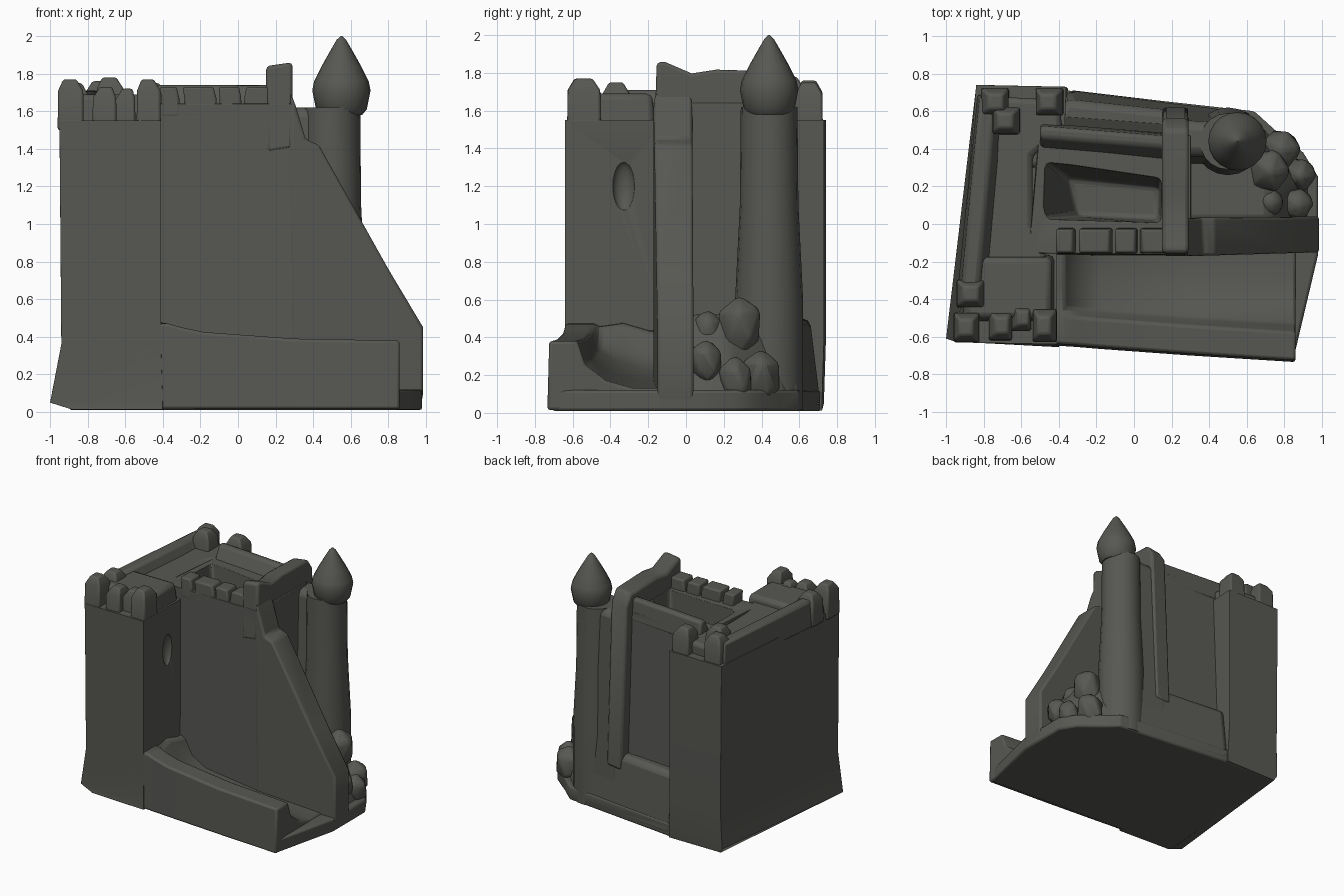
import bpy, bmesh, math, random
from mathutils import Vector

random.seed(4)
if "Cube" in bpy.data.objects:
    bpy.data.objects.remove(bpy.data.objects["Cube"])

stone = bpy.data.materials.new("dark_stone")
stone.use_nodes = True
COLOUR = (0.095, 0.095, 0.085, 1)
stone.diffuse_color = COLOUR
stone.node_tree.nodes["Principled BSDF"].inputs["Base Color"].default_value = COLOUR


def finish(name, bm, bevel=0.02, cutters=()):
    """Turn a bmesh into a stone part with cuts, soft edges and smooth shading."""
    bmesh.ops.remove_doubles(bm, verts=bm.verts, dist=1e-5)
    bmesh.ops.recalc_face_normals(bm, faces=bm.faces)
    mesh = bpy.data.meshes.new(name)
    bm.to_mesh(mesh)
    bm.free()
    ob = bpy.data.objects.new(name, mesh)
    bpy.context.collection.objects.link(ob)
    mesh.materials.append(stone)
    bpy.ops.object.select_all(action="DESELECT")
    ob.select_set(True)
    bpy.context.view_layer.objects.active = ob
    bpy.ops.object.shade_smooth_by_angle(angle=math.radians(40))
    for c in cutters:
        m = ob.modifiers.new("cut", "BOOLEAN")
        m.operation, m.object, m.solver = "DIFFERENCE", c, "EXACT"
    if bevel:
        m = ob.modifiers.new("soft_edges", "BEVEL")
        m.width, m.segments, m.limit_method = bevel, 2, "ANGLE"
        m.angle_limit = math.radians(35)
    return ob


def loft(name, rings, **kw):
    """Skin equal-length rings of points and cap both ends."""
    bm = bmesh.new()
    loops = [[bm.verts.new(p) for p in ring] for ring in rings]
    n = len(loops[0])
    for a, b in zip(loops, loops[1:]):
        for i in range(n):
            j = (i + 1) % n
            bm.faces.new((a[i], a[j], b[j], b[i]))
    bm.faces.new(loops[0])
    bm.faces.new(loops[-1])
    return finish(name, bm, **kw)


def column(name, foot, z0, z1, top=None, **kw):
    """Upright block from a footprint to an optional different top outline."""
    return loft(name, [[(x, y, z0) for x, y in foot],
                       [(x, y, z1) for x, y in top or foot]], **kw)


def lathe(name, cx, cy, profile, sides=20):
    rings = [[(cx + r * math.cos(2 * math.pi * i / sides),
               cy + r * math.sin(2 * math.pi * i / sides), z)
              for i in range(sides)] for r, z in profile]
    return loft(name, rings, bevel=0)


def merlon(name, x, y, z0, z1, w, d, taper=0.5):
    def rect(k, s=0):
        return [(x + a * w * k / 2 + s, y + b * d * k / 2)
                for a, b in ((-1, -1), (1, -1), (1, 1), (-1, 1))]
    s = random.uniform(-0.015, 0.015)
    zm = z1 - 0.06
    return loft(name, [[(*p, z0) for p in rect(1)], [(*p, zm) for p in rect(0.95)],
                       [(*p, z1) for p in rect(taper, s)]], bevel=0.012)


def helper(ob):
    ob.hide_render = True
    ob.hide_viewport = True
    ob.display_type = "WIRE"
    return ob


# Cutters: courtyard shaft and the tower's arrow slit
pit = helper(column("courtyard_cutter",
                    [(-0.3, 0.04), (0.13, 0.02), (0.14, 0.2), (-0.36, 0.25)], 0.95, 1.9,
                    [(-0.54, 0.02), (0.15, 0.0), (0.15, 0.26), (-0.52, 0.36)], bevel=0.03))
bm = bmesh.new()
bmesh.ops.create_uvsphere(bm, u_segments=16, v_segments=10, radius=1)
bmesh.ops.scale(bm, vec=(0.05, 0.06, 0.13), verts=bm.verts)
bmesh.ops.translate(bm, vec=(-0.4, -0.33, 1.2), verts=bm.verts)
slit = helper(finish("slit_cutter", bm, bevel=0))

# Ground plinth
foot = [(-0.9, -0.6), (-0.85, -0.61), (-0.4, -0.63), (0.85, -0.71), (0.98, -0.16),
        (0.98, 0.25), (0.9, 0.38), (0.75, 0.5), (0.64, 0.6), (-0.35, 0.71), (-0.8, 0.72)]
column("plinth", foot, 0.01, 0.12, bevel=0.015)
column("back_ledge", [(-0.6, 0.3), (0.5, 0.3), (0.64, 0.6), (-0.36, 0.72)], 0.015, 0.5,
       [(-0.6, 0.3), (0.5, 0.3), (0.6, 0.56), (-0.36, 0.66)], bevel=0.04)

# Sloping front ramp with a hollowed channel and outer kerb
def ramp_section(x, yf, rim, floor):
    mid = (rim + floor) / 2
    return [(x, yf, 0.015), (x, yf + 0.01, rim), (x, yf + 0.16, rim),
            (x, yf + 0.2, mid), (x, yf + 0.31, floor + 0.04),
            (x, yf + 0.45, floor), (x, -0.08, floor), (x, -0.08, 0.015)]

loft("front_ramp", [ramp_section(-0.55, -0.64, 0.48, 0.46), ramp_section(-0.37, -0.65, 0.47, 0.43),
                    ramp_section(-0.3, -0.655, 0.45, 0.3), ramp_section(-0.18, -0.665, 0.425, 0.23),
                    ramp_section(0.3, -0.7, 0.39, 0.17), ramp_section(0.86, -0.735, 0.38, 0.13)],
     bevel=0.015)

# Long side block, flared at the foot and joining both corner towers
side = [(-0.94, -0.63), (-0.41, -0.64), (-0.41, -0.1), (-0.55, -0.02), (-0.55, 0.38),
        (-0.37, 0.46), (-0.36, 0.73), (-0.83, 0.74)]
flare = [(-1.0, -0.61), (-0.4, -0.655)] + side[2:6] + [(-0.35, 0.72), (-0.84, 0.73)]
toe = [(-0.88, -0.63), (-0.4, -0.655)] + side[2:6] + [(-0.35, 0.72), (-0.82, 0.72)]
loft("side_block", [[(x, y, 0.012) for x, y in toe], [(x, y, 0.05) for x, y in flare],
                    [(x, y, 0.36) for x, y in side],
                    [(x - (0.01 if x < -0.8 else 0), y, 1.55) for x, y in side]],
     cutters=[slit], bevel=0.02)
column("side_walk", [(-0.9, -0.3), (-0.42, -0.28), (-0.54, 0.0), (-0.54, 0.36), (-0.38, 0.5),
                     (-0.4, 0.66), (-0.78, 0.68)], 1.5, 1.64, bevel=0.03)
column("side_parapet", [(-0.94, -0.35), (-0.7, -0.35), (-0.66, 0.62), (-0.835, 0.7)], 1.5, 1.71,
       [(-0.92, -0.35), (-0.83, -0.35), (-0.74, 0.62), (-0.82, 0.68)])
column("front_tower_roof", [(-0.94, -0.52), (-0.42, -0.52), (-0.42, -0.16), (-0.92, -0.16)], 1.5, 1.69,
       [(-0.9, -0.5), (-0.44, -0.5), (-0.44, -0.18), (-0.9, -0.18)], bevel=0.03)

# Main keep with the courtyard shaft
column("keep", [(-0.56, -0.165), (0.31, -0.17), (0.31, 0.54), (-0.5, 0.6)], 0.05, 1.64,
       [(-0.56, -0.155), (0.3, -0.165), (0.3, 0.47), (-0.5, 0.53)], cutters=[pit])
column("back_parapet", [(-0.5, 0.37), (0.25, 0.29), (0.25, 0.48), (-0.5, 0.54)], 1.56, 1.74,
       [(-0.5, 0.46), (0.25, 0.4), (0.25, 0.46), (-0.5, 0.52)])
crest = [(-0.17, 1.4), (-0.155, 1.86), (-0.11, 1.86), (0.03, 1.8), (0.16, 1.82),
         (0.5, 1.81), (0.56, 1.72), (0.62, 0.4), (0.3, 0.4), (0.28, 1.4)]
loft("end_wall", [[(0.15, y, z - 0.02) for y, z in crest], [(0.29, y, z) for y, z in crest]])

# Sloping buttress wall
slope = [(0.28, 0.015), (0.97, 0.015), (0.985, 0.1), (0.985, 0.45), (0.8, 0.76), (0.43, 1.42),
         (0.36, 1.45), (0.31, 1.62), (0.28, 1.7)]
loft("sloping_wall", [[(x, -0.18 + 0.03 * x, z) for x, z in slope],
                      [(x, 0.03 + 0.01 * x, z) for x, z in slope]])

# Round watchtower and the buttress tying it to the keep
column("tower_buttress", [(0.15, 0.3), (0.6, 0.3), (0.62, 0.59), (0.16, 0.64)], 0.015, 1.62,
       [(0.22, 0.36), (0.5, 0.36), (0.5, 0.54), (0.22, 0.55)], bevel=0.05)
lathe("watchtower_shaft", 0.5, 0.44,
      [(0.18, 0.015), (0.18, 0.6), (0.155, 1.1), (0.15, 1.62)])
lathe("watchtower_head", 0.55, 0.44,
      [(0.11, 1.58), (0.135, 1.61), (0.145, 1.66), (0.155, 1.71), (0.145, 1.76),
       (0.105, 1.84), (0.06, 1.92), (0.025, 1.98), (0.004, 2.0)])

# Rubble between the sloping wall and the watchtower
column("rubble_bank", [(0.25, 0.0), (0.97, 0.0), (0.97, 0.26), (0.66, 0.58), (0.25, 0.5)],
       0.015, 0.52, [(0.25, 0.0), (0.74, 0.0), (0.74, 0.2), (0.58, 0.45), (0.25, 0.4)], bevel=0.05)
rocks = [(0.87, 0.11, 0.27, 0.1), (0.88, 0.26, 0.17, 0.1), (0.72, 0.28, 0.46, 0.13),
         (0.78, 0.4, 0.2, 0.12), (0.72, 0.12, 0.44, 0.09)]
for i, (x, y, z, r) in enumerate(rocks):
    bm = bmesh.new()
    bmesh.ops.create_icosphere(bm, subdivisions=1, radius=r)
    for v in bm.verts:
        v.co = v.co * random.uniform(0.85, 1.1)
        v.co.z *= 1.4
    bmesh.ops.translate(bm, vec=Vector((x, y, z)), verts=bm.verts)
    finish(f"rock_{i + 1}", bm, bevel=0.02)

# Battlements: front tower, front wall and back corner tower
for i, (x, y, w, d, top) in enumerate([
        (-0.89, -0.55, 0.14, 0.16, 1.77), (-0.71, -0.54, 0.13, 0.16, 1.73),
        (-0.475, -0.54, 0.13, 0.18, 1.77), (-0.87, -0.37, 0.15, 0.15, 1.75),
        (-0.6, -0.5, 0.11, 0.14, 1.72)]):
    merlon(f"front_tower_merlon_{i + 1}", x, y, 1.5, top, w, d)
for i, (x, w) in enumerate([(-0.36, 0.1), (-0.2, 0.18), (-0.04, 0.12), (0.1, 0.14)]):
    merlon(f"front_wall_merlon_{i + 1}", x, -0.09, 1.57, 1.73, w, 0.14, 0.9)
for i, (x, y, top) in enumerate([(-0.74, 0.65, 1.76), (-0.45, 0.65, 1.75), (-0.68, 0.55, 1.78)]):
    merlon(f"back_tower_merlon_{i + 1}", x, y, 1.5, top, 0.15, 0.15)
